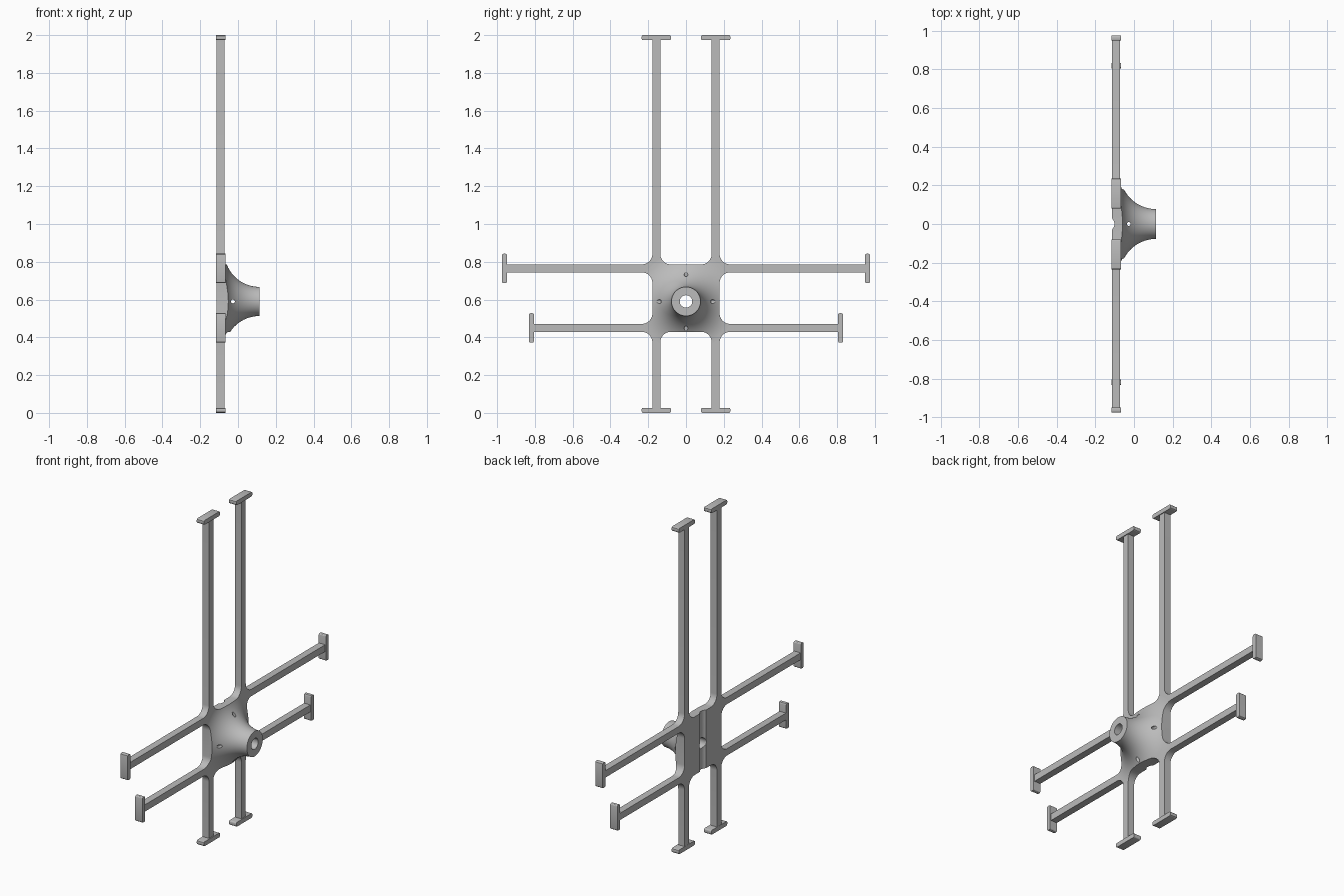
import bpy, bmesh
from math import sin, cos, pi
from mathutils import Vector, Matrix

old = bpy.data.objects.get("Cube")
if old:
    bpy.data.objects.remove(old, do_unlink=True)

BACK, FACE, TIP = -0.115, -0.072, 0.114     # depth of bars and hub along x
INNER, OUTER = 0.136, 0.178                 # edges of the upright bars
HUB_Z, HUB_R = 0.59, 0.077
FILLET = 0.056
HI, LO = (0.744, 0.786), (0.429, 0.471)     # edges of the cross bars

grey = bpy.data.materials.new("plain grey")
grey.use_nodes = True
colour = (0.5, 0.5, 0.5, 1)
grey.diffuse_color = colour
grey.node_tree.nodes["Principled BSDF"].inputs["Base Color"].default_value = colour


def make(name, bm):
    bmesh.ops.recalc_face_normals(bm, faces=bm.faces)
    mesh = bpy.data.meshes.new(name)
    bm.to_mesh(mesh)
    bm.free()
    mesh.materials.append(grey)
    obj = bpy.data.objects.new(name, mesh)
    bpy.context.collection.objects.link(obj)
    return obj


def activate(obj):
    bpy.ops.object.select_all(action='DESELECT')
    obj.select_set(True)
    bpy.context.view_layer.objects.active = obj


def boolean(obj, cutter, operation):
    mod = obj.modifiers.new("cut", 'BOOLEAN')
    mod.object, mod.operation, mod.solver = cutter, operation, 'EXACT'
    activate(obj)
    bpy.ops.object.modifier_apply(modifier=mod.name)


def smooth(obj):
    activate(obj)
    bpy.ops.object.shade_smooth_by_angle(angle=pi / 6)


def outline():
    """Half outline of the frame with rounded inner corners, then mirrored."""
    corners = [(0, HI[1], 0), (INNER, HI[1], 1), (INNER, 1.985, 0), (OUTER, 1.985, 0),
               (OUTER, HI[1], 1), (0.96, HI[1], 0), (0.96, HI[0], 0), (OUTER, HI[0], 1),
               (OUTER, LO[1], 1), (0.82, LO[1], 0), (0.82, LO[0], 0), (OUTER, LO[0], 1),
               (OUTER, 0.015, 0), (INNER, 0.015, 0), (INNER, LO[0], 1), (0, LO[0], 0)]
    points = []
    for i, (y, z, rounded) in enumerate(corners):
        p = Vector((y, z))
        if not rounded:
            points.append(p)
            continue
        u = (Vector(corners[i - 1][:2]) - p).normalized()
        v = (Vector(corners[i + 1][:2]) - p).normalized()
        for k in range(11):
            t = k / 10 * pi / 2
            points.append(p + FILLET * (u + v - v * cos(t) - u * sin(t)))
    return points + [Vector((-p.x, p.y)) for p in reversed(points[1:-1])]


def prism(name, x0, x1):
    bm = bmesh.new()
    face = bm.faces.new([bm.verts.new((x0, p.x, p.y)) for p in outline()])
    top = bmesh.ops.extrude_face_region(bm, geom=[face])["geom"]
    verts = [g for g in top if isinstance(g, bmesh.types.BMVert)]
    bmesh.ops.translate(bm, verts=verts, vec=(x1 - x0, 0, 0))
    return make(name, bm)


def rod(name, radius, axis, centre):
    bm = bmesh.new()
    turn = Vector((0, 0, 1)).rotation_difference(Vector(axis)).to_matrix().to_4x4()
    bmesh.ops.create_cone(bm, cap_ends=True, segments=32, radius1=radius, radius2=radius,
                          depth=3, matrix=Matrix.Translation(centre) @ turn)
    return make(name, bm)


# Flared hub, turned about the x axis
bm = bmesh.new()
sweep = TIP - FACE
profile = [(FACE, 0)]
for k in range(21):
    t = k / 20 * pi / 2
    profile.append((TIP - sweep * cos(t), HUB_R + sweep * (1 - sin(t))))
profile.append((TIP, 0))
verts = [bm.verts.new((x, 0, HUB_Z + r)) for x, r in profile]
edges = [bm.edges.new(pair) for pair in zip(verts, verts[1:])]
bmesh.ops.spin(bm, geom=verts + edges, cent=(0, 0, HUB_Z), axis=(1, 0, 0),
               angle=2 * pi, steps=72)
bmesh.ops.remove_doubles(bm, verts=bm.verts, dist=1e-5)
hub = make("flared_hub", bm)

# Plate with eight bars, and the same outline to trim the hub
frame = prism("bar_frame", BACK, FACE)
trim = prism("hub_trim", -0.3, 0.3)
boolean(hub, trim, 'INTERSECT')

# Shaft bore, cross holes through the hub, and groove in the back
bore = rod("bore_cutter", 0.033, (1, 0, 0), (0, 0, HUB_Z))
pin_y = rod("side_hole_cutter", 0.01, (0, 1, 0), (-0.027, 0, HUB_Z))
pin_z = rod("upright_hole_cutter", 0.01, (0, 0, 1), (-0.027, 0, HUB_Z))
groove = rod("groove_cutter", 0.039, (0, 0, 1), (BACK - 0.025, 0, HUB_Z))
for cutter in (bore, pin_y, pin_z):
    boolean(hub, cutter, 'DIFFERENCE')
for cutter in (bore, groove):
    boolean(frame, cutter, 'DIFFERENCE')
for cutter in (trim, bore, pin_y, pin_z, groove):
    bpy.data.objects.remove(cutter, do_unlink=True)
smooth(hub)
smooth(frame)


# End caps with softened corners
def cap(name, y, z, upright):
    width, thick = 0.155, 0.027
    size = (0.049, thick, width) if upright else (0.049, width, thick)
    bm = bmesh.new()
    bmesh.ops.create_cube(bm, size=1)
    bmesh.ops.scale(bm, vec=size, verts=bm.verts)
    long_edges = [e for e in bm.edges
                  if abs(e.verts[0].co.x - e.verts[1].co.x) > 0.01]
    bmesh.ops.bevel(bm, geom=long_edges, offset=0.008, segments=3, profile=0.5,
                    affect='EDGES')
    bmesh.ops.translate(bm, verts=bm.verts, vec=(BACK + 0.0235, y, z))
    smooth(make(name, bm))


for side, label in ((1, "rear"), (-1, "front")):
    middle = side * (INNER + OUTER) / 2
    cap(label + "_top_cap", middle, 1.9865, False)
    cap(label + "_bottom_cap", middle, 0.0135, False)
    cap(label + "_upper_cap", side * 0.9615, sum(HI) / 2, True)
    cap(label + "_lower_cap", side * 0.8185, sum(LO) / 2, True)
